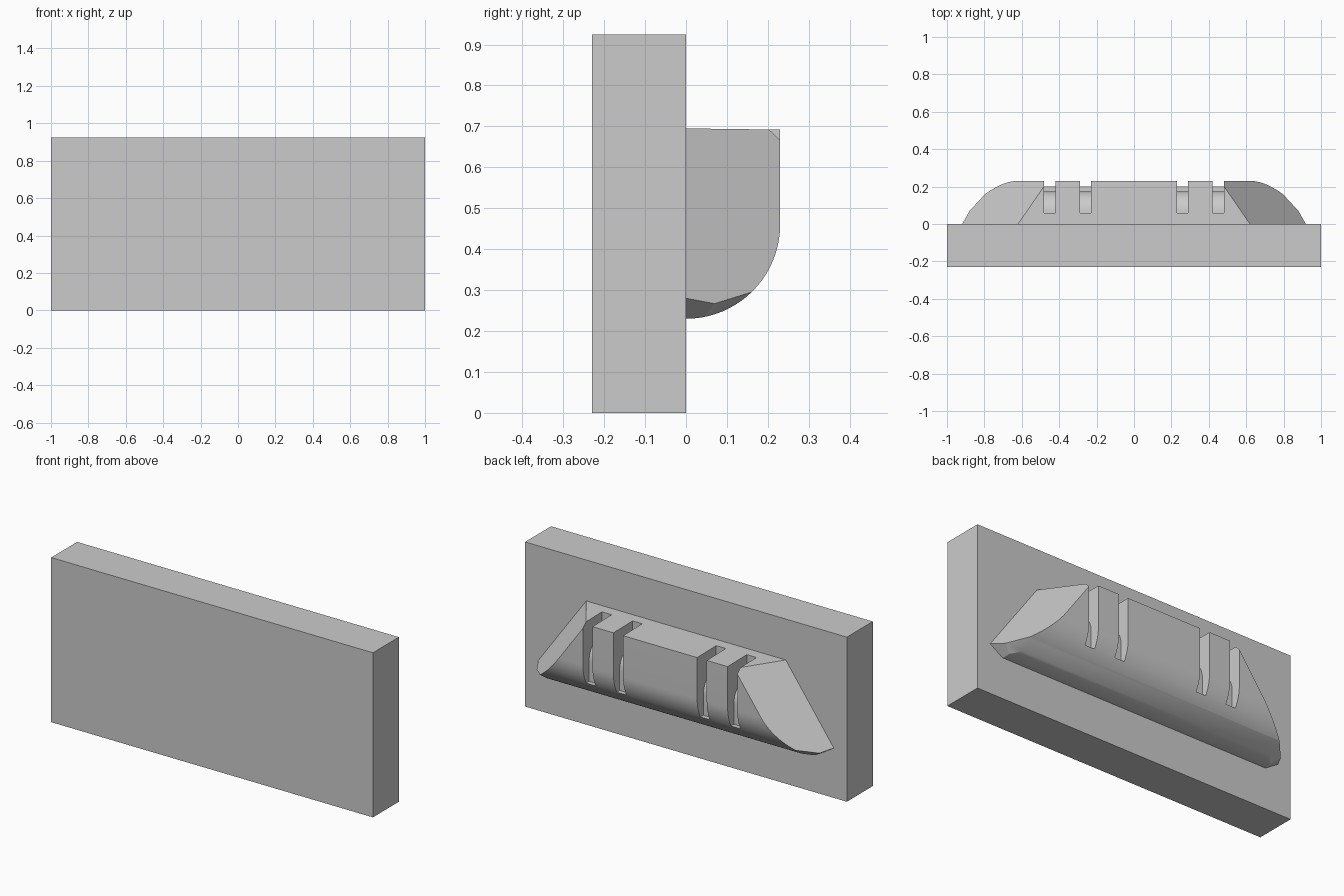
import bpy, bmesh, math
from mathutils import Vector

if "Cube" in bpy.data.objects:
    bpy.data.objects.remove(bpy.data.objects["Cube"])


def prism(name, profile, x0, x1, clips=()):
    """Extrude a (y, z) profile along x, then slice it with planes given by three points."""
    bm = bmesh.new()
    face = bm.faces.new([bm.verts.new((x0, y, z)) for y, z in profile])
    ext = bmesh.ops.extrude_face_region(bm, geom=[face])
    moved = [v for v in ext["geom"] if isinstance(v, bmesh.types.BMVert)]
    bmesh.ops.translate(bm, verts=moved, vec=(x1 - x0, 0, 0))
    inside = Vector((0, 0.05, 0.5))
    for a, b, c in clips:
        n = (b - a).cross(c - a).normalized()
        if n.dot(inside - a) > 0:
            n.negate()
        geom = bm.verts[:] + bm.edges[:] + bm.faces[:]
        bmesh.ops.bisect_plane(bm, geom=geom, plane_co=a, plane_no=n, clear_outer=True)
        rim = [e for e in bm.edges if e.is_boundary]
        if rim:
            bmesh.ops.holes_fill(bm, edges=rim, sides=0)
    bmesh.ops.recalc_face_normals(bm, faces=bm.faces[:])
    mesh = bpy.data.meshes.new(name)
    bm.to_mesh(mesh)
    bm.free()
    ob = bpy.data.objects.new(name, mesh)
    bpy.context.collection.objects.link(ob)
    return ob


def arc(cy, cz, r, a0, a1, n):
    angles = [math.radians(a0 + (a1 - a0) * i / n) for i in range(n + 1)]
    return [(cy + r * math.cos(a), cz + r * math.sin(a)) for a in angles]


# Backing plate
prism("plate", [(-0.23, 0), (0, 0), (0, 0.925), (-0.23, 0.925)], -1, 1)


# Slanted end faces and the undercut tips, mirrored left and right
def end_point(y, z):
    return Vector((0.62 - 0.7 * y + 0.72 * (0.695 - z), y, z))


tip, mid, side = end_point(0, 0.28), end_point(0.07, 0.267), end_point(0.16, 0.295)
planes = [
    (end_point(0, 0.695), end_point(0.2, 0.695), end_point(0, 0.3)),
    (tip, mid, Vector((0.84, 0, 0.23))),
    (mid, side, Vector((0.80, 0.08, 0.2445))),
]
clips = [tuple(Vector((s * p.x, p.y, p.z)) for p in pl) for pl in planes for s in (1, -1)]

# Rounded holder body
profile = [(0, 0.695), (0.23, 0.692)] + arc(0, 0.46, 0.23, 0, -90, 20)
body = prism("holder_body", profile, -1.2, 1.2, clips)

# Slots with a rounded inner shoulder, cut from the body
slot = [(0.06, 0.8)] + arc(0.06, 0.46, 0.115, 90, 0, 12) + [(0.175, 0.347), (0.3, 0.347), (0.3, 0.8)]
for s in (1, -1):
    for x in (0.26, 0.45):
        cutter = prism("slot_cutter", slot, s * x - 0.03, s * x + 0.03)
        cutter.hide_render = True
        cutter.hide_set(True)
        mod = body.modifiers.new("slot", "BOOLEAN")
        mod.operation = "DIFFERENCE"
        mod.solver = "EXACT"
        mod.object = cutter

# Apply the cuts and smooth the curved surfaces
bpy.context.view_layer.update()
depsgraph = bpy.context.evaluated_depsgraph_get()
mesh = bpy.data.meshes.new_from_object(body.evaluated_get(depsgraph))
body.modifiers.clear()
body.data = mesh
for ob in list(bpy.data.objects):
    if ob.name.startswith("slot_cutter"):
        bpy.data.objects.remove(ob)
bpy.ops.object.select_all(action="DESELECT")
body.select_set(True)
bpy.context.view_layer.objects.active = body
bpy.ops.object.shade_smooth_by_angle(angle=math.radians(20))
